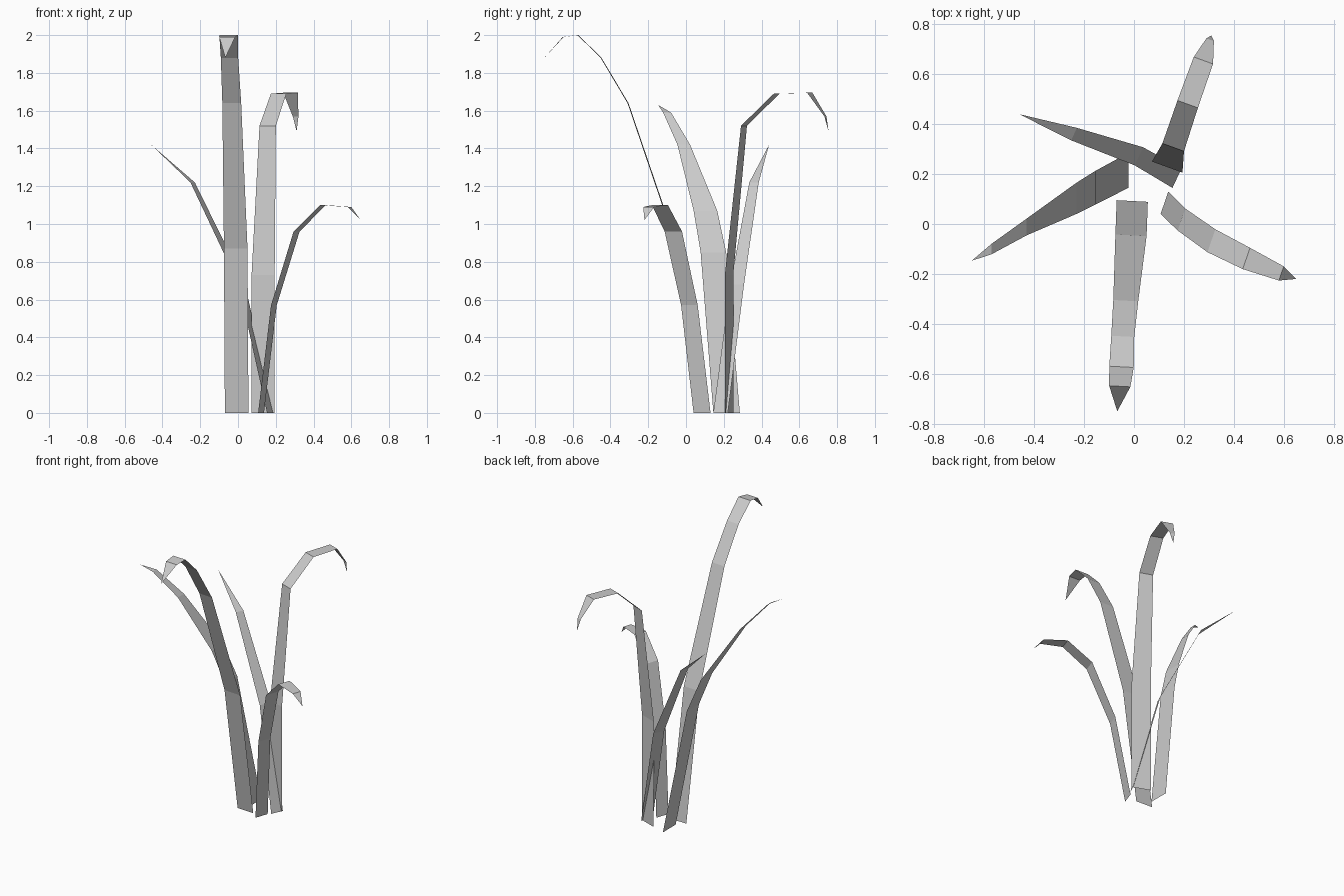
import bpy
import math
from mathutils import Vector


def blade(name, angle, path, tip):
    """Flat tapering strip: path rows are (x, y, z, width), ending in a point."""
    side = Vector((math.cos(math.radians(angle)), math.sin(math.radians(angle)), 0))
    verts, faces = [], []
    for x, y, z, w in path:
        c = Vector((x, y, z))
        verts += [c - side * w / 2, c + side * w / 2]
    for i in range(0, 2 * len(path) - 2, 2):
        faces.append((i, i + 1, i + 3, i + 2))
    n = len(verts)
    verts.append(Vector(tip))
    faces.append((n - 2, n - 1, n))
    mesh = bpy.data.meshes.new(name)
    mesh.from_pydata(verts, [], faces)
    obj = bpy.data.objects.new(name, mesh)
    bpy.context.collection.objects.link(obj)


# Tallest blade, arching to the front
blade("front_blade", 177,
      [(-.007, .092, 0, .125), (-.012, -.045, .87, .125), (-.033, -.307, 1.64, .10),
       (-.045, -.45, 1.88, .092), (-.05, -.572, 2.0, .098), (-.057, -.65, 1.99, .085)],
      (-.067, -.75, 1.88))

# Upright blade drooping to the back
blade("back_blade", -20,
      [(.133, .23, 0, .13), (.133, .228, .73, .13), (.157, .307, 1.52, .092),
       (.215, .48, 1.69, .087), (.278, .655, 1.695, .082), (.305, .738, 1.57, .032)],
      (.31, .755, 1.49))

# Short blade curling to the right
blade("right_blade", -109,
      [(.122, .085, 0, .095), (.19, .018, .57, .093), (.31, -.067, .96, .097),
       (.45, -.138, 1.10, .09), (.59, -.198, 1.09, .06)],
      (.65, -.22, 1.02))

# Wide blade leaning left
blade("left_blade", 90,
      [(-.022, .215, 0, .14), (-.155, .145, .85, .135), (-.23, .103, 1.07, .125),
       (-.43, -.012, 1.42, .067), (-.57, -.10, 1.59, .042)],
      (-.65, -.147, 1.63))

# Narrow blade leaning back left
blade("back_left_blade", 65,
      [(.172, .183, 0, .085), (.02, .271, .68, .08), (-.24, .36, 1.22, .055)],
      (-.46, .44, 1.42))
